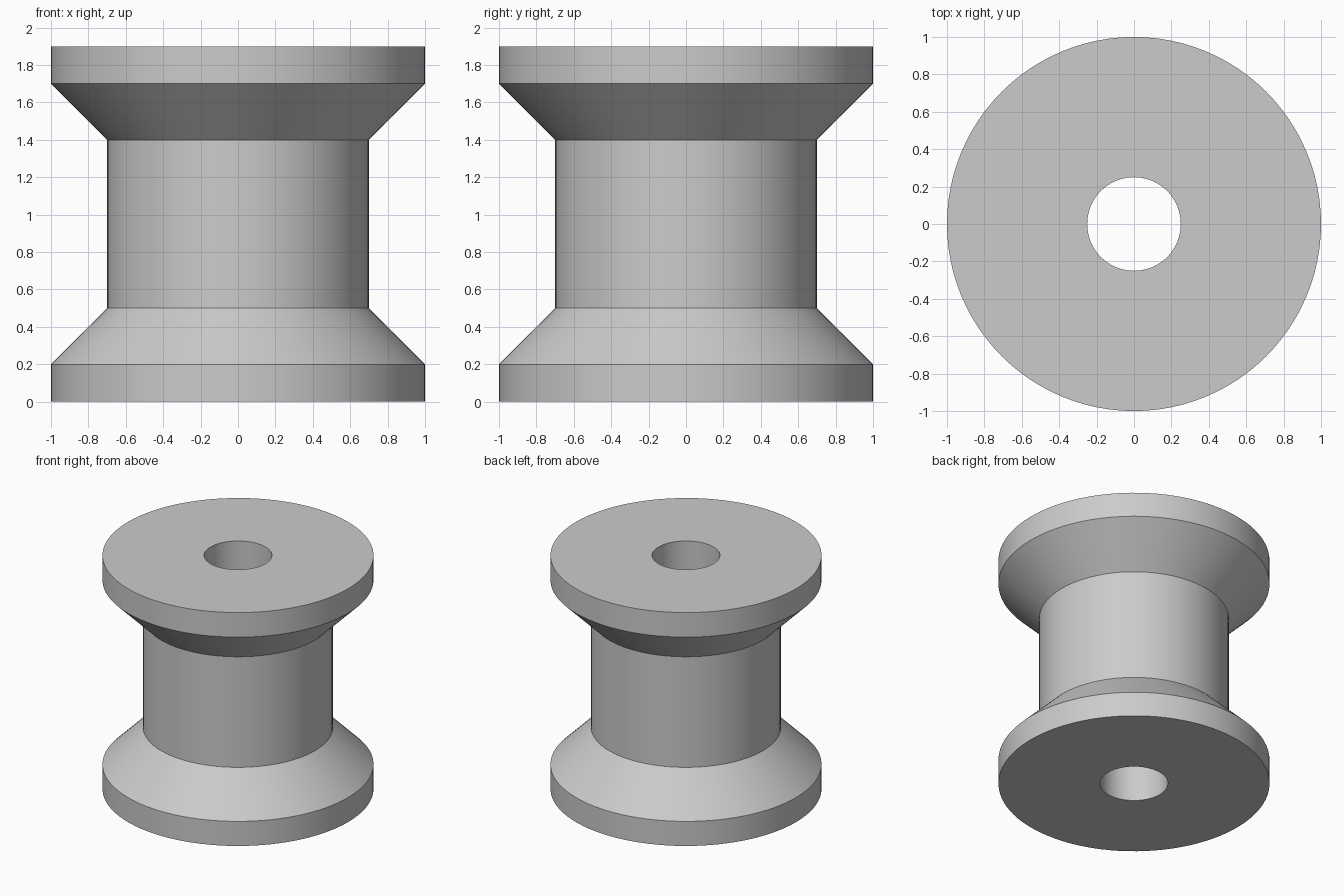
import bpy
import bmesh
import math

if "Cube" in bpy.data.objects:
    bpy.data.objects.remove(bpy.data.objects["Cube"], do_unlink=True)

SEGMENTS = 96

# Plain grey finish
grey = bpy.data.materials.new("plain_grey")
grey.use_nodes = True
colour = (0.6, 0.6, 0.6, 1)
grey.diffuse_color = colour
grey.node_tree.nodes["Principled BSDF"].inputs["Base Color"].default_value = colour

# Closed cross-section (radius, height): outer wall, then the central bore
profile = [(1, 0), (1, 0.2), (0.7, 0.5), (0.7, 1.4),
           (1, 1.7), (1, 1.9), (0.25, 1.9), (0.25, 0)]


def revolve(name, points, material):
    """Turn a closed cross-section around z into a solid ring."""
    bm = bmesh.new()
    verts = [bm.verts.new((r, 0, z)) for r, z in points]
    edges = [bm.edges.new((a, b)) for a, b in zip(verts, verts[1:] + verts[:1])]
    bmesh.ops.spin(bm, geom=verts + edges, cent=(0, 0, 0), axis=(0, 0, 1),
                   angle=math.tau, steps=SEGMENTS, use_duplicate=False)
    bmesh.ops.remove_doubles(bm, verts=bm.verts, dist=1e-4)
    bmesh.ops.recalc_face_normals(bm, faces=bm.faces)
    mesh = bpy.data.meshes.new(name)
    bm.to_mesh(mesh)
    bm.free()
    mesh.materials.append(material)
    obj = bpy.data.objects.new(name, mesh)
    bpy.context.collection.objects.link(obj)
    return obj


# Spool with flared rims and a through hole
spool = revolve("spool", profile, grey)
bpy.ops.object.select_all(action="DESELECT")
spool.select_set(True)
bpy.context.view_layer.objects.active = spool
bpy.ops.object.shade_smooth_by_angle(angle=math.radians(30))
